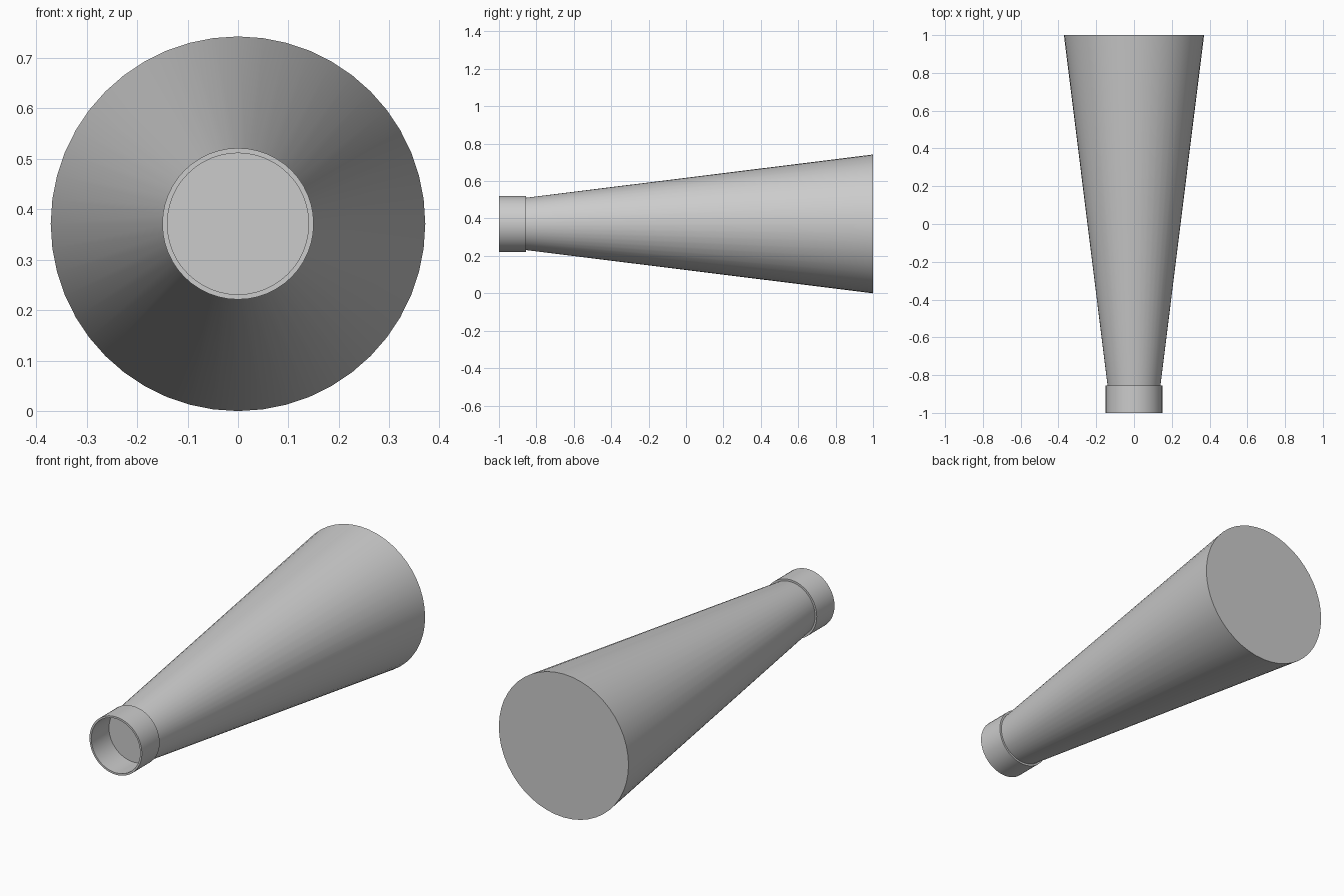
import bpy
import bmesh
import math
from mathutils import Matrix

cube = bpy.data.objects.get("Cube")
if cube:
    bpy.data.objects.remove(cube, do_unlink=True)

SIDES = 48
R_BACK, R_NECK, R_COLLAR = 0.371, 0.14, 0.15
Y_NECK = -0.855

grey = bpy.data.materials.new("plain_grey")
grey.use_nodes = True
colour = (0.6, 0.6, 0.6, 1)
grey.diffuse_color = colour
grey.node_tree.nodes["Principled BSDF"].inputs["Base Color"].default_value = colour


def lathe(name, profile, closed):
    """Revolve (radius, y) points around the long axis; open profiles get end caps."""
    bm = bmesh.new()
    rings = []
    for radius, y in profile:
        place = Matrix.Translation((0, y, R_BACK)) @ Matrix.Rotation(math.pi / 2, 4, "X")
        rings.append(bmesh.ops.create_circle(
            bm, segments=SIDES, radius=radius, matrix=place)["verts"])
    pairs = list(zip(rings, rings[1:]))
    if closed:
        pairs.append((rings[-1], rings[0]))
    else:
        bm.faces.new(rings[0])
        bm.faces.new(rings[-1])
    for a, b in pairs:
        for i in range(SIDES):
            j = (i + 1) % SIDES
            bm.faces.new((a[i], a[j], b[j], b[i]))
    bmesh.ops.recalc_face_normals(bm, faces=bm.faces)
    mesh = bpy.data.meshes.new(name)
    bm.to_mesh(mesh)
    bm.free()
    mesh.materials.append(grey)
    obj = bpy.data.objects.new(name, mesh)
    bpy.context.collection.objects.link(obj)
    bpy.ops.object.select_all(action="DESELECT")
    obj.select_set(True)
    bpy.context.view_layer.objects.active = obj
    bpy.ops.object.shade_smooth_by_angle(angle=math.radians(30))
    return obj


# Tapered body, capped at both ends
lathe("tapered_body", [(R_NECK, Y_NECK), (R_BACK, 1)], closed=False)

# Thin open collar around the narrow end
lathe("neck_collar", [(R_COLLAR, -1), (R_COLLAR, Y_NECK),
                      (R_NECK, Y_NECK), (R_NECK, -1)], closed=True)
